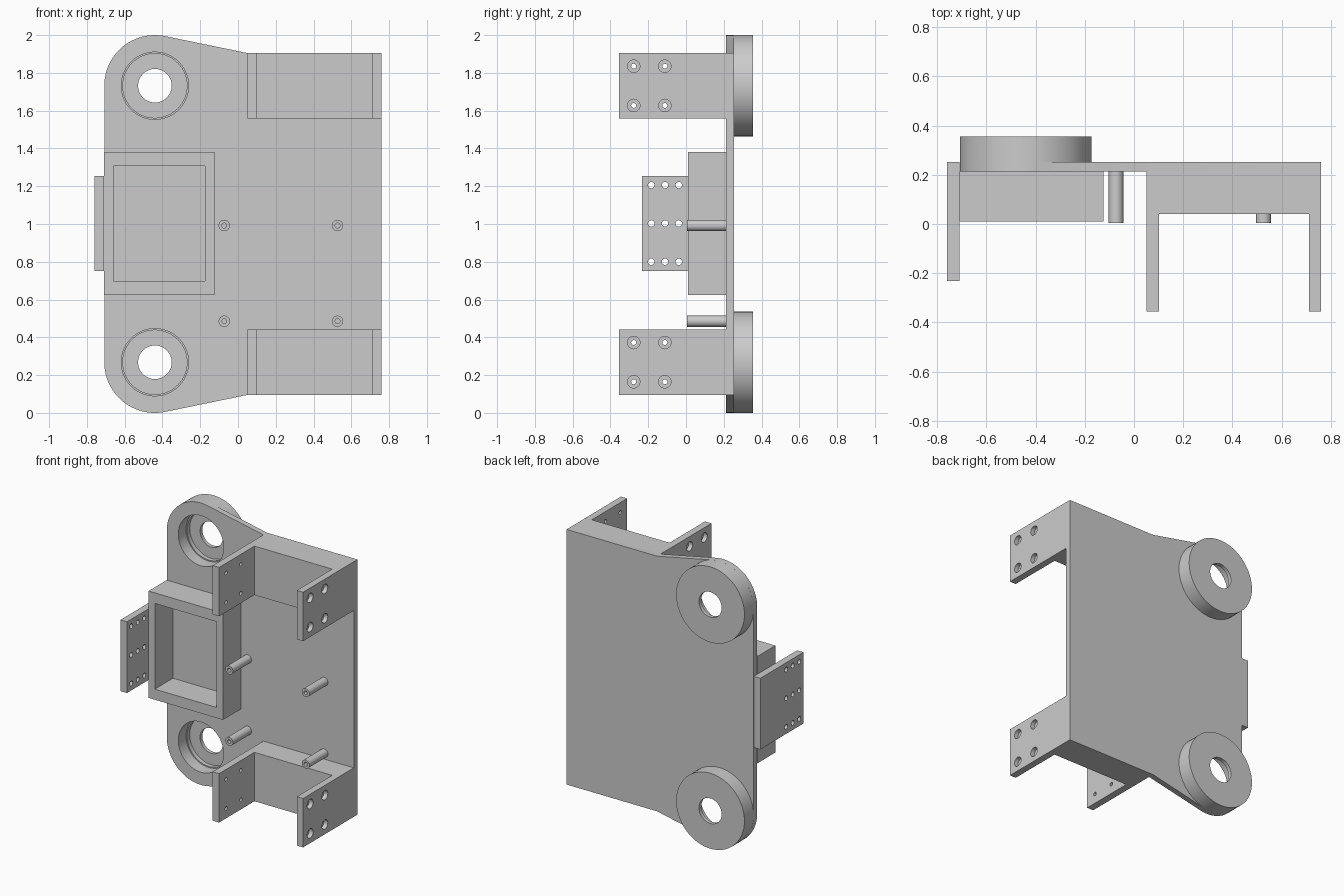
import bpy
import bmesh
import math
from mathutils import Matrix, Vector

cube = bpy.data.objects.get("Cube")
if cube:
    bpy.data.objects.remove(cube, do_unlink=True)

grey = bpy.data.materials.new("plain grey")
grey.use_nodes = True
grey.diffuse_color = (0.6, 0.6, 0.6, 1)
grey.node_tree.nodes["Principled BSDF"].inputs["Base Color"].default_value = (0.6, 0.6, 0.6, 1)

BACK, FACE = 0.253, 0.213      # rear and front of the base plate
ARM_TIP, WEB = -0.356, 0.04    # reach of the bracket arms and their web
RING_X, RING_R = -0.44, 0.268
RING_Z = (0.268, 1.732)


def finish(name, bm):
    """Turn a bmesh into a named, coloured object."""
    bmesh.ops.remove_doubles(bm, verts=bm.verts, dist=1e-5)
    bmesh.ops.recalc_face_normals(bm, faces=bm.faces)
    mesh = bpy.data.meshes.new(name)
    bm.to_mesh(mesh)
    bm.free()
    mesh.materials.append(grey)
    obj = bpy.data.objects.new(name, mesh)
    bpy.context.collection.objects.link(obj)
    return obj


def extrude(name, outline, y0, y1):
    """Prism from an outline in x and z."""
    bm = bmesh.new()
    face = bm.faces.new([bm.verts.new((x, y0, z)) for x, z in outline])
    out = bmesh.ops.extrude_face_region(bm, geom=[face])
    moved = [v for v in out["geom"] if isinstance(v, bmesh.types.BMVert)]
    bmesh.ops.translate(bm, verts=moved, vec=(0, y1 - y0, 0))
    return finish(name, bm)


def box(name, x0, x1, y0, y1, z0, z1):
    return extrude(name, [(x0, z0), (x1, z0), (x1, z1), (x0, z1)], y0, y1)


def lathe(bm, profile, origin, axis, steps=48):
    """Add a closed profile of (radius, distance) turned around an axis."""
    spin = Vector((0, 0, 1)).rotation_difference(Vector(axis)).to_matrix().to_4x4()
    place = Matrix.Translation(origin) @ spin
    rings = []
    for i in range(steps):
        a = math.tau * i / steps
        rings.append([bm.verts.new(place @ Vector((r * math.cos(a), r * math.sin(a), d)))
                      for r, d in profile])
    n = len(profile)
    for i in range(steps):
        a, b = rings[i], rings[(i + 1) % steps]
        for j in range(n):
            k = (j + 1) % n
            if profile[j][0] == 0 and profile[k][0] == 0:
                continue
            quad = [a[j], a[k], b[k], b[j]]
            if profile[j][0] == 0:
                quad = [a[j], a[k], b[k]]
            elif profile[k][0] == 0:
                quad = [a[j], a[k], b[j]]
            bm.faces.new(quad)


def turned(name, profile, spots, axis, steps=48):
    """One object holding the same turned shape at several spots."""
    bm = bmesh.new()
    for spot in spots:
        lathe(bm, profile, spot, axis, steps)
    return finish(name, bm)


def cut(obj, cutter):
    """Subtract a cutter and remove it."""
    mod = obj.modifiers.new("cut", 'BOOLEAN')
    mod.operation, mod.solver, mod.object = 'DIFFERENCE', 'EXACT', cutter
    bpy.context.view_layer.objects.active = obj
    bpy.ops.object.modifier_apply(modifier=mod.name)
    bpy.data.objects.remove(cutter, do_unlink=True)


def smooth(obj):
    bpy.ops.object.select_all(action='DESELECT')
    obj.select_set(True)
    bpy.context.view_layer.objects.active = obj
    bpy.ops.object.shade_smooth_by_angle(angle=math.radians(30))


parts = []

# Base plate: straight body with two round ears joined by tangents
corner = Vector((0.05 - RING_X, 1.905 - RING_Z[1]))
start = math.atan2(corner.y, corner.x) + math.acos(RING_R / corner.length)
upper = [(0.76, 1.905), (0.05, 1.905)]
for i in range(33):
    a = start + (math.pi - start) * i / 32
    upper.append((RING_X + RING_R * math.cos(a), RING_Z[1] + RING_R * math.sin(a)))
lower = [(x, 2 - z) for x, z in reversed(upper)]
plate = extrude("base_plate", upper + lower, FACE, BACK)
ears = [(RING_X, 0, z) for z in RING_Z]
cut(plate, turned("ear_cutter", [(0, 0.1), (0.178, 0.1), (0.178, 0.3), (0, 0.3)],
                  ears, (0, 1, 0), 64))
parts.append(plate)

# Bearing cups with a stepped recess and a through hole
cup = [(0.178, BACK), (RING_R, BACK), (RING_R, 0.356), (0.089, 0.356),
       (0.089, 0.33), (0.17, 0.33), (0.17, 0.3), (0.178, 0.3)]
for name, ear in zip(("lower_bearing_cup", "upper_bearing_cup"), ears):
    parts.append(turned(name, cup, [ear], (0, 1, 0), 64))

# U-shaped brackets with counterbored holes through both arms
for name, z0, z1 in (("lower_bracket", 0.095, 0.442), ("upper_bracket", 1.558, 1.905)):
    bracket = box(name, 0.05, 0.76, ARM_TIP, FACE, z0, z1)
    cut(bracket, box("gap_cutter", 0.101, 0.711, ARM_TIP - 0.1, WEB, z0 - 0.1, z1 + 0.1))
    mid = (z0 + z1) / 2
    bore = [(0, -0.1), (0.013, -0.1), (0.013, -0.03), (0.033, -0.03), (0.033, 0.1), (0, 0.1)]
    for x, side in ((0.05, -1), (0.76, 1)):
        spots = [(x, y, mid + dz) for y in (-0.277, -0.112) for dz in (-0.104, 0.104)]
        cut(bracket, turned("bore_cutter", bore, spots, (side, 0, 0), 32))
    parts.append(bracket)

# Open tray on the front of the plate
tray = box("tray_frame", -0.709, -0.125, 0.01, FACE, 0.623, 1.381)
cut(tray, box("tray_cutter", -0.66, -0.174, -0.1, 0.3, 0.698, 1.306))
parts.append(tray)

# Side mounting tab with a grid of holes
tab = box("side_tab", -0.76, -0.709, -0.232, BACK, 0.75, 1.255)
spots = [(-0.735, y, z) for y in (-0.184, -0.111, -0.038) for z in (0.8, 1.003, 1.206)]
cut(tab, turned("tab_cutter", [(0, -0.1), (0.017, -0.1), (0.017, 0.1), (0, 0.1)],
                spots, (1, 0, 0), 24))
parts.append(tab)

# Hollow standoff posts
post = [(0, 0.12), (0.013, 0.12), (0.013, 0.005), (0.03, 0.005), (0.03, FACE), (0, FACE)]
for side, x in (("right", -0.073), ("left", 0.527)):
    for level, z in (("lower", 0.485), ("upper", 0.992)):
        parts.append(turned(f"{level}_{side}_post", post, [(x, 0, z)], (0, 1, 0), 32))

for part in parts:
    smooth(part)
